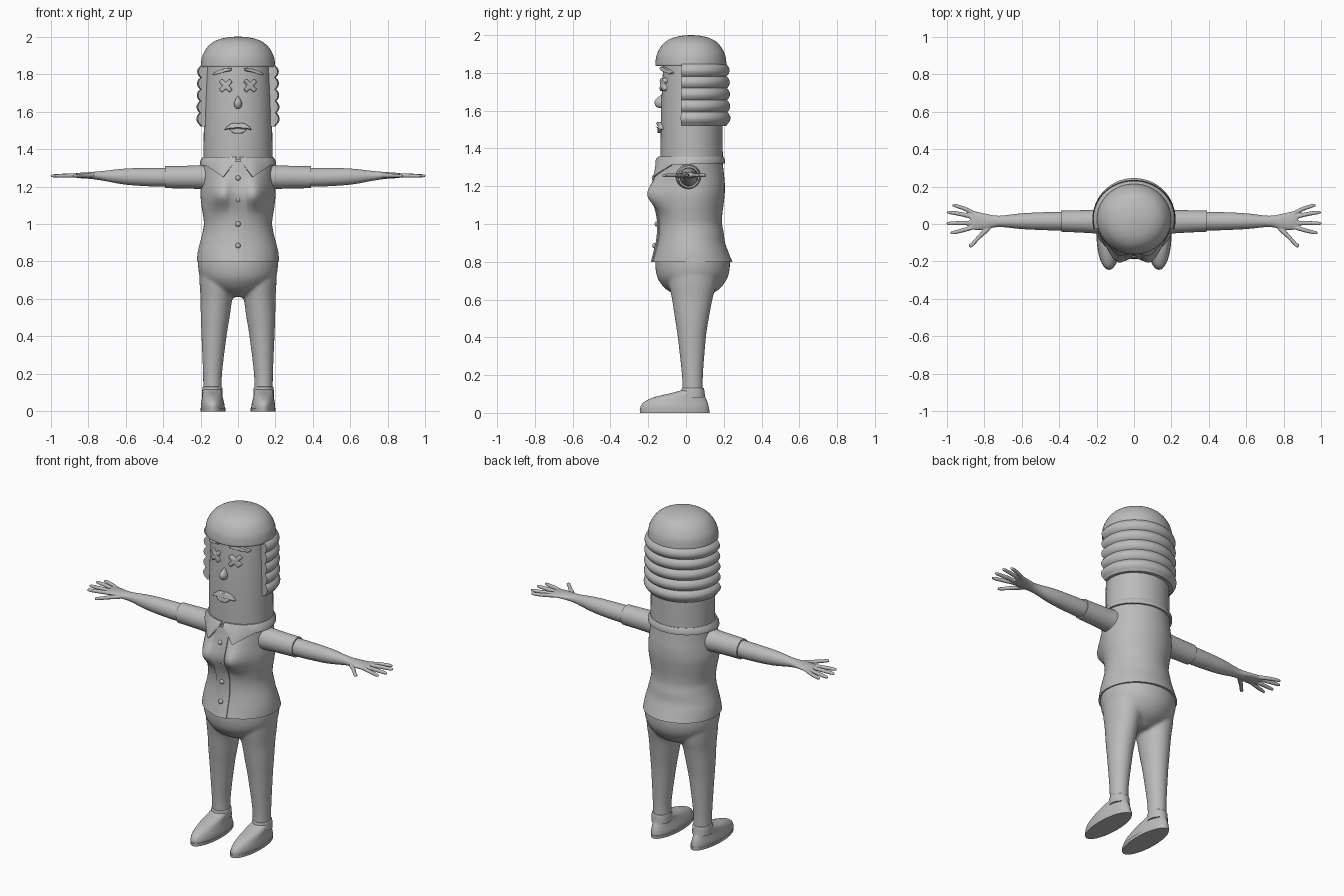
import bpy, bmesh, math
from mathutils import Vector

cube = bpy.data.objects.get("Cube")
if cube:
    bpy.data.objects.remove(cube)

grey = bpy.data.materials.new("plain_grey")
grey.use_nodes = True
grey.diffuse_color = (0.5, 0.5, 0.5, 1)
grey.node_tree.nodes["Principled BSDF"].inputs["Base Color"].default_value = (0.5, 0.5, 0.5, 1)
SIDES = (("left", 1), ("right", -1))
made = []


def finish(name, bm):
    bmesh.ops.recalc_face_normals(bm, faces=bm.faces)
    mesh = bpy.data.meshes.new(name)
    bm.to_mesh(mesh)
    bm.free()
    mesh.materials.append(grey)
    ob = bpy.data.objects.new(name, mesh)
    bpy.context.collection.objects.link(ob)
    made.append(ob)
    return ob


def smooth(rings, k=5):
    """Catmull-Rom interpolation through a list of ring tuples."""
    out, last = [], len(rings) - 1
    for i in range(last):
        p = [Vector(rings[max(0, min(last, i + j))]) for j in (-1, 0, 1, 2)]
        for s in range(k):
            t = s / k
            out.append(p[1] + (p[2] - p[0]) * t / 2
                       + (2 * p[0] - 5 * p[1] + 4 * p[2] - p[3]) * t * t / 2
                       + (3 * p[1] - p[0] - 3 * p[2] + p[3]) * t ** 3 / 2)
    return out + [Vector(rings[last])]


def skin(bm, loops, caps=True):
    """Join equal closed loops of points into a tube."""
    vs = [[bm.verts.new(p) for p in loop] for loop in loops]
    n = len(vs[0])
    for a, b in zip(vs, vs[1:]):
        for i in range(n):
            bm.faces.new((a[i], a[(i + 1) % n], b[(i + 1) % n], b[i]))
    if caps:
        bm.faces.new(vs[0])
        bm.faces.new(vs[-1])


def loft(bm, rings, axis="z", side=1, n=40, k=5):
    """Rings are (position, centre a, centre b, radius a, radius b)."""
    loops = []
    for t, ca, cb, ra, rb in smooth(rings, k):
        loop = []
        for i in range(n):
            w = math.tau * i / n
            a, b = ca + ra * math.cos(w), cb + rb * math.sin(w)
            loop.append((a * side, b, t) if axis == "z" else (t * side, a, b))
        loops.append(loop)
    skin(bm, loops)


def blend(ob, voxel, steps):
    rm = ob.modifiers.new("blend", "REMESH")
    rm.mode, rm.voxel_size, rm.use_smooth_shade = "VOXEL", voxel, True
    sm = ob.modifiers.new("relax", "SMOOTH")
    sm.factor, sm.iterations = 0.5, steps


def plate(name, points, surf, depth, bevel=0.005):
    """Raised shape in x and z that follows a curved front surface."""
    bm = bmesh.new()
    skin(bm, [[(x, surf(x, z) + d, z) for x, z in points] for d in (0.015, -depth)])
    ob = finish(name, bm)
    bv = ob.modifiers.new("soft_edge", "BEVEL")
    bv.width, bv.segments = bevel, 2


# Head
bm = bmesh.new()
loft(bm, [(1.28, 0, .03, .184, .165), (1.6, 0, .03, .181, .162), (1.88, 0, .03, .168, .148)], n=56)
finish("head", bm)


def face_front(x, z):
    f = (z - 1.28) / .6
    return .03 - (.165 - .015 * f) * math.sqrt(max(.02, 1 - (x / (.185 - .014 * f)) ** 2))


# Hair cap
bm = bmesh.new()
cap = [(1.837, .195), (1.85, .198), (1.9, .189), (1.95, .158), (1.98, .115), (1.995, .06), (2, .01)]
loft(bm, [(z, 0, .026, r, r * .95) for z, r in cap], n=56)
finish("hair_cap", bm)

# Wavy hair around the sides and back
bm = bmesh.new()
loops, steps = [], 50
for i in range(41):
    w = math.radians(-15 + 210 * i / 40)
    prof = [(.165, 1.52), (.165, 1.86), (.185, 1.86)]
    for j in range(steps + 1):
        f = j / steps
        prof.append((.2 + .006 * f + .017 * abs(math.sin(5 * math.pi * f)) ** .8, 1.845 - .315 * f))
    prof.append((.2, 1.52))
    loops.append([(r * math.cos(w), .026 + .94 * r * math.sin(w), z) for r, z in prof])
skin(bm, loops)
finish("wavy_hair", bm)

# Eyes and brows
for label, s in SIDES:
    cross = []
    for q in range(4):
        for a, b in ((.012, -.012), (.04, -.012), (.04, .012)):
            w = math.pi / 4 + q * math.pi / 2
            cross.append((s * .065 + a * math.cos(w) - b * math.sin(w),
                          1.738 + a * math.sin(w) + b * math.cos(w)))
    plate(label + "_cross_eye", cross, face_front, .02, .006)
    brow = [(.035, 1.833), (.075, 1.829), (.11, 1.818), (.138, 1.802),
            (.13, 1.794), (.1, 1.803), (.07, 1.811), (.035, 1.817)]
    plate(label + "_brow", [(s * x, z) for x, z in brow], face_front, .022, .004)

# Nose
bm = bmesh.new()
loft(bm, [(1.615, 0, -.135, .006, .01), (1.622, 0, -.135, .016, .024), (1.642, 0, -.135, .022, .032),
          (1.66, 0, -.135, .016, .025), (1.682, 0, -.128, .003, .006)], n=24)
finish("nose", bm)

# Lips
upper = [(.074, 1.5), (.062, 1.518), (.04, 1.534), (.018, 1.54)]
upper = upper + [(0, 1.536)] + [(-x, z) for x, z in reversed(upper)]
upper += [(-.045, 1.508), (0, 1.512), (.045, 1.508)]
plate("upper_lip", upper, face_front, .028)
lower = [(.048, 1.506), (.034, 1.49), (.016, 1.482)]
lower = lower + [(-x, z) for x, z in reversed(lower)] + [(0, 1.51)]
plate("lower_lip", lower, face_front, .024)

# Shirt body, with the bust pushed forward
shirt = [(.8, 0, .033, .22, .212), (.85, 0, .03, .215, .195), (.9, 0, .027, .203, .18),
         (.95, 0, .027, .19, .173), (1, 0, .023, .182, .168), (1.05, 0, .022, .187, .17),
         (1.1, 0, .023, .195, .175), (1.16, 0, .025, .2, .18), (1.22, 0, .025, .195, .18),
         (1.27, 0, .022, .19, .178), (1.345, 0, .022, .186, .17)]
shirt_fine = smooth(shirt)


def bust(x, z):
    tall = .09 if z > 1.155 else .07
    return .076 * math.exp(-((abs(x) - .095) / .068) ** 2 - ((z - 1.155) / tall) ** 2)


def shirt_front(x, z):
    r = min(shirt_fine, key=lambda v: abs(v[0] - z))
    c = math.sqrt(max(0, 1 - (x / r[3]) ** 2))
    return r[2] - r[4] * c - bust(x, z) * c


bm = bmesh.new()
loft(bm, shirt, n=72)
for v in bm.verts:
    toward = max(0, (.025 - v.co.y) / .18)
    v.co.y -= bust(v.co.x, v.co.z) * min(1, toward)
finish("shirt", bm)

# Button strip and buttons
bm = bmesh.new()
skin(bm, [[(x, shirt_front(x, z) + d, z) for x, d in
           ((-.045, .01), (-.045, -.005), (-.02, -.009), (.02, -.009), (.045, -.005), (.045, .01))]
          for z in [.798 + .0268 * i for i in range(21)]])
finish("button_strip", bm)
for i, z in enumerate((1.245, 1.13, 1, .885)):
    bm = bmesh.new()
    bmesh.ops.create_uvsphere(bm, u_segments=16, v_segments=10, radius=.014)
    for v in bm.verts:
        v.co = (v.co.x, v.co.y * .8 + shirt_front(0, z) - .01, v.co.z + z)
    finish(f"button_{i + 1}", bm)

# Collar with two pointed flaps
hem = [(0, 1.34), (.015, 1.335), (.08, 1.25), (.17, 1.312), (.3, 1.32)]


def hem_height(x):
    for (a, za), (b, zb) in zip(hem, hem[1:]):
        if x <= b:
            return za + (zb - za) * (x - a) / (b - a)


bm = bmesh.new()
rows = []
for i in range(121):
    w = math.radians(-87 + 354 * i / 120)
    c, s = math.cos(w), math.sin(w)
    x, y, z = .203 * c, .022 + .183 * s, 1.32
    if s < 0:
        z = hem_height(abs(x))
        y = min(y, shirt_front(min(abs(x), .18), z) - .012) if abs(x) < .17 else y
    top, low = Vector((.187 * c, .027 + .17 * s, 1.358)), Vector((x, y, z))
    mid = top.lerp(low, .5) + Vector((c, s, 0)) * .006
    inner = Vector((c, s, 0)) * .012
    rows.append([top, mid, low, low - inner, mid - inner, top - inner])
skin(bm, rows)
finish("collar", bm)

# Hips and legs
bm = bmesh.new()
loft(bm, [(.81, 0, .035, .214, .198), (.75, 0, .035, .211, .195), (.7, 0, .034, .19, .178),
          (.65, 0, .035, .135, .135), (.61, 0, .035, .05, .06)])
for label, s in SIDES:
    loft(bm, [(.76, .108, .035, .1, .13), (.68, .108, .035, .097, .125), (.6, .115, .033, .085, .107),
              (.5, .122, .031, .077, .09), (.4, .128, .031, .067, .075), (.2, .136, .034, .051, .056),
              (.1, .136, .035, .05, .055)], side=s)
blend(finish("trousers", bm), .008, 10)

# Socks and shoes
for label, s in SIDES:
    bm = bmesh.new()
    loft(bm, [(.08, .137, .036, .055, .064), (.125, .137, .036, .053, .06), (.132, .137, .036, .048, .055)], side=s)
    finish(label + "_sock", bm)
    bm = bmesh.new()
    loft(bm, [(.012, .134, -.06, .064, .182), (.035, .135, -.06, .063, .18), (.06, .136, -.053, .058, .166),
              (.085, .137, -.03, .053, .132), (.105, .137, .01, .05, .088), (.118, .137, .03, .046, .06)], side=s)
    finish(label + "_shoe", bm)
    bm = bmesh.new()
    loft(bm, [(0, .133, -.06, .066, .184), (.018, .133, -.06, .067, .185)], side=s)
    finish(label + "_sole", bm)

# Sleeves, then arms with hands
fingers = [[(.84, .05), (.9, .08), (.97, .098)], [(.85, .035), (.92, .052), (.998, .062)],
           [(.85, .005), (.92, .005), (1, .003)], [(.84, -.012), (.9, -.03), (.98, -.046)],
           [(.77, -.018), (.82, -.062), (.882, -.112)]]
for label, s in SIDES:
    bm = bmesh.new()
    loft(bm, [(.12, .013, 1.25, .075, .075), (.2, .013, 1.25, .064, .064), (.3, .014, 1.25, .059, .06),
              (.39, .015, 1.25, .056, .059)], "x", s)
    finish(label + "_sleeve", bm)
    bm = bmesh.new()
    loft(bm, [(.33, .015, 1.25, .05, .05), (.45, .015, 1.25, .049, .05), (.6, .015, 1.253, .042, .043),
              (.72, .014, 1.257, .03, .026), (.79, .013, 1.259, .042, .018), (.85, .018, 1.259, .05, .014),
              (.875, .02, 1.259, .04, .009)], "x", s)
    for f in fingers:
        (x0, y0), (x1, y1), (x2, y2) = f
        thick = .017 if y2 < -.1 else .012
        loft(bm, [(x0, y0, 1.258, thick, .011), (x1, y1, 1.258, thick, .011),
                  (x2 - .015, y2, 1.257, thick * .8, .009), (x2, y2, 1.257, .004, .004)], "x", s, 16)
    blend(finish(label + "_arm", bm), .004, 4)

# Shading
bpy.ops.object.select_all(action="DESELECT")
for ob in made:
    ob.select_set(True)
bpy.context.view_layer.objects.active = made[0]
bpy.ops.object.shade_smooth_by_angle(angle=math.radians(40))
